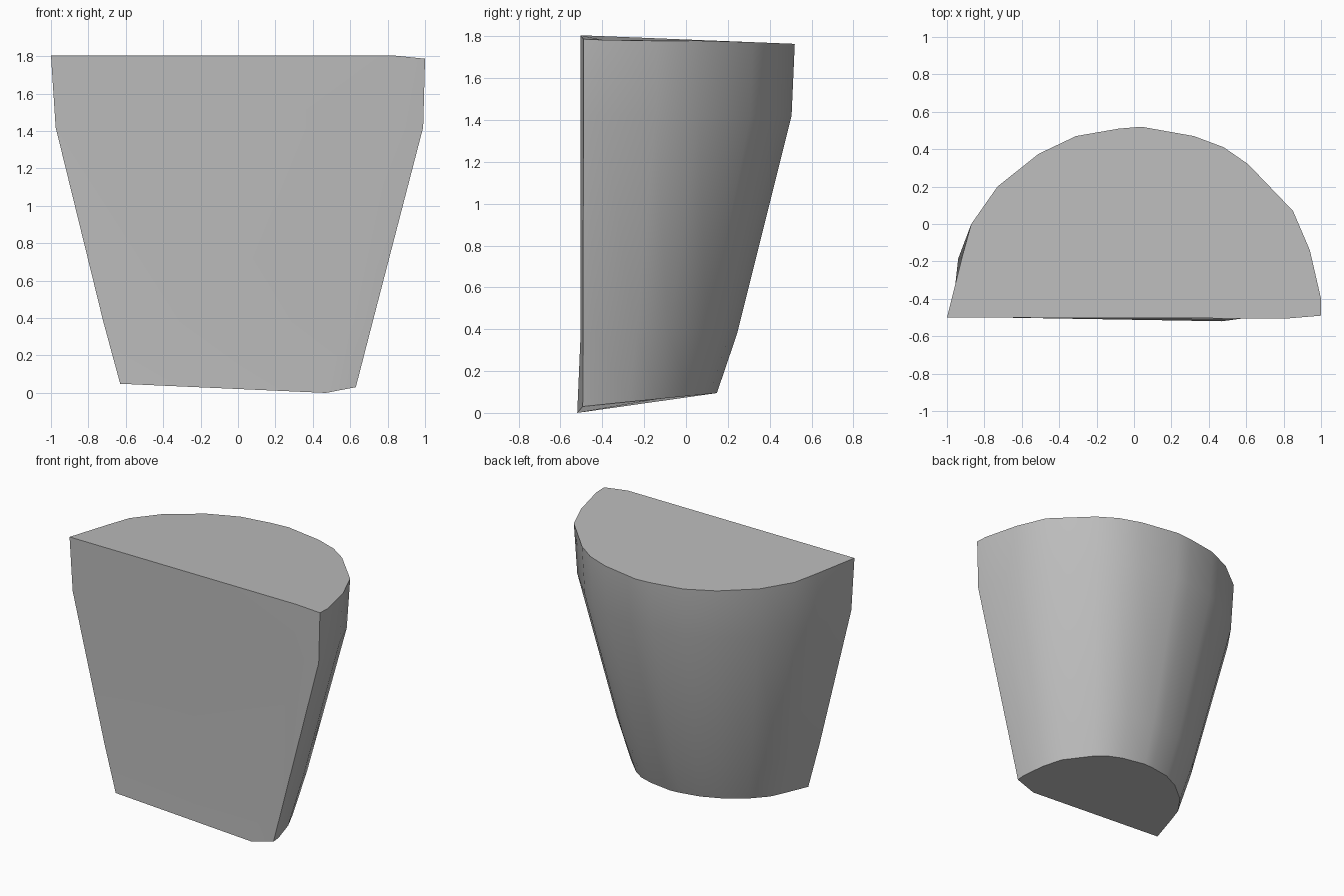
import bpy, bmesh

cube = bpy.data.objects.get("Cube")
if cube:
    bpy.data.objects.remove(cube, do_unlink=True)

grey = bpy.data.materials.new("stone grey")
grey.use_nodes = True
COLOUR = (0.5, 0.5, 0.5, 1)
grey.diffuse_color = COLOUR
grey.node_tree.nodes["Principled BSDF"].inputs["Base Color"].default_value = COLOUR

FRONT = -0.5
# Half-round rim outline, from the left end of the flat front around the back
rim = [(-1, FRONT), (-.92, -.18), (-.87, 0), (-.73, .2), (-.51, .375), (-.31, .47),
       (-.08, .51), (.04, .52), (.32, .47), (.48, .41), (.61, .32), (.85, .07),
       (.94, -.14), (1, -.4), (1, -.49), (.82, -.505)]


def ring(bm, sx, sy, height):
    """Scaled copy of the rim; height gives z from the scaled point."""
    verts = []
    for x, y in rim:
        px, py = x * sx, FRONT + (y - FRONT) * sy
        verts.append(bm.verts.new((px, py, height(px, py))))
    return verts


def top_z(x, y):
    return 1.805 - .04 * (y - FRONT) - .1 * max(0, x - .82)


def base_z(x, y):
    return .03 + .1 * (y - FRONT) + .03 * max(0, -x)


# Tapered half-round body: base, lower bend, upper bend, rim
bm = bmesh.new()
rings = [ring(bm, .63, .635, base_z),
         ring(bm, .72, .73, lambda x, y: .38),
         ring(bm, .975, .985, lambda x, y: 1.42),
         ring(bm, 1, 1, top_z)]

# Worn front corner of the base, and the bulge beside the rim's sharp corner
rings[0][-1].co = (.47, -.52, 0)
rings[2][1].co.x = -.94
rings[2][-2].co.x = .99

for low, high in zip(rings, rings[1:]):
    for i in range(len(rim)):
        j = (i + 1) % len(rim)
        bm.faces.new((low[i], low[j], high[j], high[i]))
bm.faces.new(rings[0])
bm.faces.new(rings[-1])
bmesh.ops.recalc_face_normals(bm, faces=bm.faces)

mesh = bpy.data.meshes.new("half_round_block")
bm.to_mesh(mesh)
bm.free()
mesh.materials.append(grey)
block = bpy.data.objects.new("half_round_block", mesh)
bpy.context.collection.objects.link(block)

# Smooth curved wall with crisp rims and corners
bpy.ops.object.select_all(action="DESELECT")
block.select_set(True)
bpy.context.view_layer.objects.active = block
bpy.ops.object.shade_smooth_by_angle(angle=.6)
